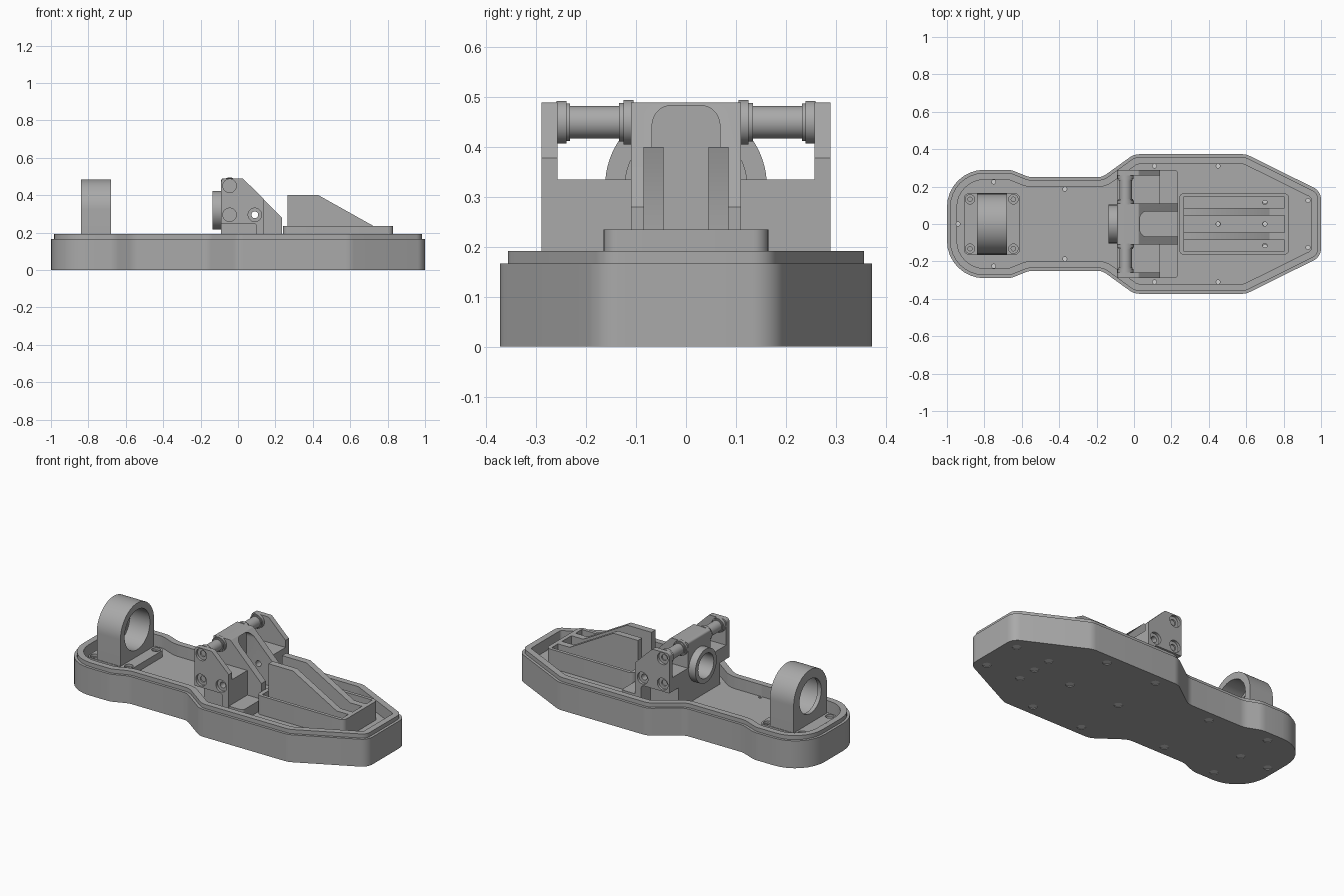
import bpy, bmesh, math
from mathutils import Vector

if "Cube" in bpy.data.objects:
    bpy.data.objects.remove(bpy.data.objects["Cube"])


def material(name, value):
    m = bpy.data.materials.new(name)
    m.use_nodes = True
    m.diffuse_color = (value, value, value, 1)
    m.node_tree.nodes["Principled BSDF"].inputs["Base Color"].default_value = m.diffuse_color
    return m


GREY = material("machined grey", 0.4)
LIGHT = material("light steel", 0.65)
FLOOR = 0.12


def rounded(corners, steps=8):
    """Round polygon corners given as (u, v, radius)."""
    out, n = [], len(corners)
    for i, (u, v, r) in enumerate(corners):
        p = Vector((u, v))
        if r == 0:
            out.append(p)
            continue
        a = (Vector(corners[i - 1][:2]) - p).normalized()
        b = (Vector(corners[(i + 1) % n][:2]) - p).normalized()
        half = a.angle(b) / 2
        c = p + (a + b).normalized() * (r / math.sin(half))
        t = r / math.tan(half)
        start, end = p + a * t - c, p + b * t - c
        turn = start.angle_signed(end)
        for k in range(steps + 1):
            w = -turn * k / steps
            out.append(c + Vector((start.x * math.cos(w) - start.y * math.sin(w),
                                   start.x * math.sin(w) + start.y * math.cos(w))))
    return out


def circle(u, v, r, n=40):
    return [(u + r * math.cos(math.tau * k / n), v + r * math.sin(math.tau * k / n)) for k in range(n)]


def rect(u0, u1, v0, v1, r=0):
    return rounded([(u0, v0, r), (u1, v0, r), (u1, v1, r), (u0, v1, r)])


def place(axis, u, v, w):
    return {"x": (w, u, v), "y": (u, w, v), "z": (u, v, w)}[axis]


def finish(name, bm, mat=GREY):
    bmesh.ops.recalc_face_normals(bm, faces=bm.faces)
    mesh = bpy.data.meshes.new(name)
    bm.to_mesh(mesh)
    bm.free()
    mesh.materials.append(mat)
    ob = bpy.data.objects.new(name, mesh)
    bpy.context.collection.objects.link(ob)
    return ob


def prism(name, axis, pts, lo, hi, mat=GREY):
    bm = bmesh.new()
    face = bm.faces.new([bm.verts.new(place(axis, p[0], p[1], lo)) for p in pts])
    ext = bmesh.ops.extrude_face_region(bm, geom=[face])["geom"]
    move = Vector(place(axis, 0, 0, hi - lo))
    bmesh.ops.translate(bm, verts=[g for g in ext if isinstance(g, bmesh.types.BMVert)], vec=move)
    return finish(name, bm, mat)


def cut(ob, *cutters):
    """Subtract prisms given as (axis, points, lo, hi)."""
    for spec in cutters:
        tool = prism("cutter", *spec)
        tool.hide_render = True
        mod = ob.modifiers.new("cut", "BOOLEAN")
        mod.operation, mod.object, mod.solver = "DIFFERENCE", tool, "EXACT"
        bpy.context.view_layer.update()
        ev = ob.evaluated_get(bpy.context.evaluated_depsgraph_get())
        mesh = bpy.data.meshes.new_from_object(ev)
        ob.modifiers.clear()
        ob.data = mesh
        bpy.data.objects.remove(tool)
    return ob


# Base tray: stepped rim around a pocket
side = [(1, .175, .07), (.6, .373, .09), (0, .373, .09), (-.17, .25, .09),
        (-.56, .25, .12), (-.66, .29, .12), (-1, .29, .2)]
outline = rounded(side + [(x, -y, r) for x, y, r in reversed(side)])
bm = bmesh.new()
bottom = bm.faces.new([bm.verts.new((p.x, p.y, 0)) for p in outline])


def lift(face, dz):
    top = bmesh.ops.extrude_face_region(bm, geom=[face])["geom"]
    bmesh.ops.translate(bm, verts=[g for g in top if isinstance(g, bmesh.types.BMVert)], vec=(0, 0, dz))
    return next(g for g in top if isinstance(g, bmesh.types.BMFace))


top = lift(bottom, .167)
bmesh.ops.inset_region(bm, faces=[top], thickness=.016, use_even_offset=True)
old = top
top = lift(top, .025)
bmesh.ops.inset_region(bm, faces=[top], thickness=.037, use_even_offset=True)
if top.is_valid:
    top = lift(top, FLOOR - .192)
bm.normal_update()
# Remove interior faces left behind by the extrusions
inner = [f for f in bm.faces if len(f.verts) > 20 and f is not top and f is not bottom]
bmesh.ops.delete(bm, geom=inner, context="FACES_ONLY")
base = finish("base_tray", bm)

# Screw holes through the tray, with light screw heads underneath
holes = [(-.94, 0), (-.75, 0), (.11, 0), (.45, 0), (.7, 0)]
for x, y in [(-.75, .225), (-.37, .187), (.11, .31), (.45, .31), (.93, .125), (.7, .12)]:
    holes += [(x, y), (x, -y)]
for x, y in holes:
    cut(base, ("z", circle(x, y, .024, 20), -.02, .03), ("z", circle(x, y, .011, 12), .01, .2))
    prism("screw_head", "z", circle(x, y, .0238, 20), .004, .012, LIGHT)

# Ring mount with flanged foot
foot = prism("ring_mount_foot", "z", rect(-.91, -.61, -.165, .165, .03), FLOOR - .005, .16)
for x in (-.877, -.645):
    for y in (-.132, .132):
        cut(foot, ("z", circle(x, y, .025, 20), .145, .2), ("z", circle(x, y, .012, 12), .125, .2))
arch = [(.162 * math.cos(math.pi * k / 40), .323 + .162 * math.sin(math.pi * k / 40)) for k in range(41)]
ring = prism("ring_mount", "x", arch + [(-.162, .13), (.162, .13)], -.84, -.68)
cut(ring, ("x", circle(0, .323, .105, 48), -.9, -.6),
    ("x", circle(0, .323, .122, 48), -.815, -.6))

# Ribbed wedge: tray with three grooves and two sloping ribs
wedge = prism("wedge_base", "z", rect(.24, .83, -.165, .165, .03), FLOOR - .005, .235)
for y0, y1 in ((-.145, -.085), (-.045, .045), (.085, .145)):
    cut(wedge, ("z", rect(.265, .805, y0, y1), .15, .3))
for x, y in ((.45, 0), (.7, 0), (.7, .115), (.7, -.115)):
    cut(wedge, ("z", circle(x, y, .012, 12), .05, .2))
for y in (-.065, .065):
    prism("wedge_rib", "y", [(.265, .16), (.265, .4), (.43, .4), (.725, .235), (.725, .16)], y - .02, y + .02)

# Centre block of the bracket, with a round-topped channel and blind bore
PIN, LOW, THROUGH = (-.045, .45), (-.045, .295), (.09, .295)
block = prism("bracket_centre", "y",
              rounded([(-.09, FLOOR, 0), (-.09, .49, .012), (.025, .49, .012), (.235, .28, 0), (.235, FLOOR, 0)]),
              -.11, .11)
cut(block, ("x", rounded([(-.068, .18, 0), (.068, .18, 0), (.068, .484, .04), (-.068, .484, .04)]), .01, .3),
    ("x", circle(0, .32, .075), -.2, -.03),
    ("y", circle(*THROUGH, .018, 20), -.4, .4))
collar = prism("bore_collar", "x", circle(0, .32, .103, 48), -.135, -.088)
cut(collar, ("x", circle(0, .32, .075), -.2, 0))

# Side arms of the bracket
for s in (-1, 1):
    def span(a, b):
        return (a, b) if s > 0 else (-b, -a)

    prism("bracket_foot", "z", rect(.1, .235, *span(.1, .288), .02), FLOOR - .005, .185)
    inner_block = prism("bracket_web", "y", rect(-.09, .14, FLOOR, .335), *span(.105, .2))
    outer_block = prism("bracket_shoulder", "y",
                        [(-.09, .25), (-.09, .335), (.14, .335), (.14, .15), (.1, .15), (.1, .25)],
                        *span(.195, .262))
    plate = prism("bracket_side_plate", "y",
                  rounded([(-.09, .25, 0), (-.09, .49, .02), (.025, .49, .015), (.14, .378, 0),
                           (.14, .15, 0), (.1, .15, 0), (.1, .25, .02)]), *span(.258, .29))
    for part in (inner_block, outer_block, plate):
        cut(part, ("y", circle(*THROUGH, .018, 20), -.4, .4))
    for spot in (PIN, LOW, THROUGH):
        cut(plate, ("y", circle(*spot, .036, 28), *span(.274, .4)))
    for spot in (PIN, LOW):
        cut(plate, ("y", circle(*spot, .018, 20), *span(.266, .4)))

    # Cross pin with a collar at each end
    prism("cross_pin", "y", circle(*PIN, .033), *span(.1, .265))
    for a, b, r in ((.105, .125, .045), (.125, .134, .039), (.24, .26, .043), (.233, .24, .038)):
        prism("pin_collar", "y", circle(*PIN, r), *span(a, b))

# Smooth the curved walls and keep the edges sharp
for ob in bpy.context.scene.objects:
    ob.select_set(ob.type == "MESH")
bpy.context.view_layer.objects.active = base
bpy.ops.object.shade_smooth_by_angle(angle=math.radians(30))
